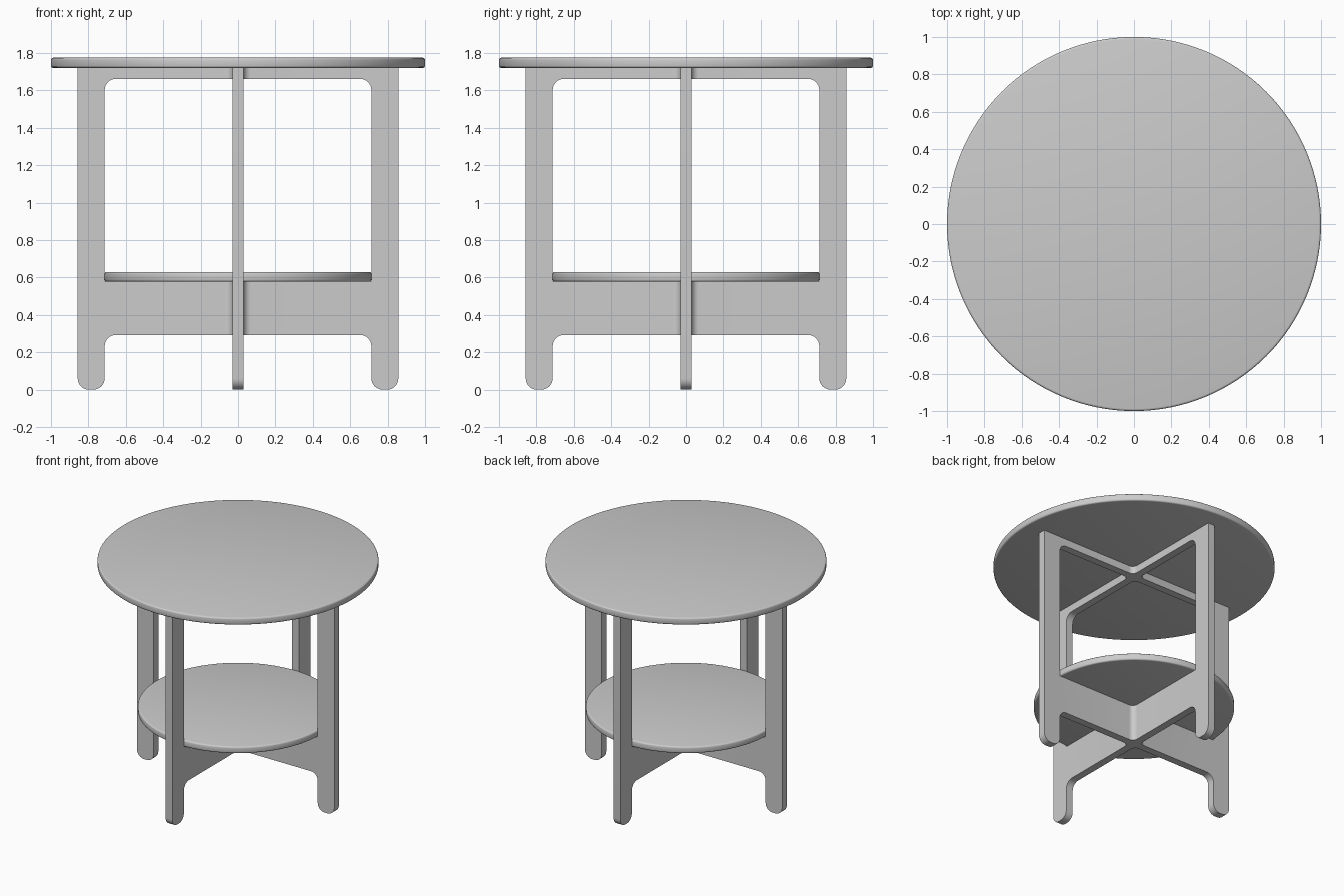
import bpy, bmesh, math
from mathutils import Vector, Matrix

if "Cube" in bpy.data.objects:
    bpy.data.objects.remove(bpy.data.objects["Cube"])

T = 0.029            # half thickness of the leg panels
R = 0.04             # fillet radius where the panels cross
C = T + R            # where each arm meets the hub
SHELF_Z, TOP_Z = 0.577, 1.72


def rounded(points, steps=8):
    """Turn (x, y, radius) corners into a filleted outline."""
    out = []
    for i, (x, y, r) in enumerate(points):
        p = Vector((x, y))
        if r == 0:
            out.append(p)
            continue
        a = (Vector(points[i - 1][:2]) - p).normalized()
        b = (Vector(points[(i + 1) % len(points)][:2]) - p).normalized()
        centre = p + (a + b) * r
        for k in range(steps + 1):
            t = k / steps * math.pi / 2
            out.append(centre - b * r * math.cos(t) - a * r * math.sin(t))
    return out


def prism(bm, lower, upper):
    """Closed prism between two matching loops of 3D points."""
    lo = [bm.verts.new(p) for p in lower]
    hi = [bm.verts.new(p) for p in upper]
    bm.faces.new(lo)
    bm.faces.new(hi)
    for i in range(len(lo)):
        j = (i + 1) % len(lo)
        bm.faces.new((lo[i], lo[j], hi[j], hi[i]))


def finish(bm, name, angle=35):
    bmesh.ops.recalc_face_normals(bm, faces=bm.faces[:])
    mesh = bpy.data.meshes.new(name)
    bm.to_mesh(mesh)
    bm.free()
    obj = bpy.data.objects.new(name, mesh)
    bpy.context.collection.objects.link(obj)
    bpy.ops.object.select_all(action='DESELECT')
    obj.select_set(True)
    bpy.context.view_layer.objects.active = obj
    bpy.ops.object.shade_smooth_by_angle(angle=math.radians(angle))
    return obj


def disc(name, radius, z0, z1, edge=0.012, sides=128):
    """Round board with softly rounded rims."""
    bm = bmesh.new()
    bmesh.ops.create_cone(bm, cap_ends=True, segments=sides,
                          radius1=radius, radius2=radius, depth=z1 - z0)
    bmesh.ops.translate(bm, verts=bm.verts[:], vec=(0, 0, (z0 + z1) / 2))
    rims = [e for e in bm.edges if abs(e.verts[0].co.z - e.verts[1].co.z) < 1e-5]
    bmesh.ops.bevel(bm, geom=rims, offset=edge, segments=3, profile=0.5,
                    affect='EDGES')
    return finish(bm, name)


# Crossed leg frame: four C-shaped arms around a filleted hub
RAIL_LOW, RAIL_HIGH = 0.293, 1.662
arm = rounded([
    (C, RAIL_LOW, 0), (0.713, RAIL_LOW, 0.06), (0.713, 0, 0.06),
    (0.857, 0, 0.06), (0.857, TOP_Z, 0), (C, TOP_Z, 0), (C, RAIL_HIGH, 0),
    (0.713, RAIL_HIGH, 0.06), (0.713, SHELF_Z, 0), (C, SHELF_Z, 0)])
bm = bmesh.new()
for q in range(4):
    turn = Matrix.Rotation(q * math.pi / 2, 3, 'Z')
    prism(bm, [turn @ Vector((p.x, -T, p.y)) for p in arm],
          [turn @ Vector((p.x, T, p.y)) for p in arm])

# Hub sections, with a concave fillet between neighbouring arms
hub = []
for q in range(4):
    turn = Matrix.Rotation(q * math.pi / 2, 2)
    for k in range(9):
        t = k / 8 * math.pi / 2
        hub.append(turn @ Vector((C - R * math.sin(t), C - R * math.cos(t))))
for z0, z1 in ((RAIL_LOW, SHELF_Z), (RAIL_HIGH, TOP_Z)):
    prism(bm, [(p.x, p.y, z0) for p in hub], [(p.x, p.y, z1) for p in hub])

# Weld arms to hub and drop the hidden faces between them
bmesh.ops.remove_doubles(bm, verts=bm.verts[:], dist=1e-4)
hidden = [f for f in bm.faces
          if all(abs(abs(v.co.x) - C) < 1e-4 for v in f.verts)
          or all(abs(abs(v.co.y) - C) < 1e-4 for v in f.verts)]
bmesh.ops.delete(bm, geom=hidden, context='FACES')
finish(bm, "crossed_leg_frame")

# Round boards
disc("table_top", 1.0, TOP_Z, 1.775)
disc("lower_shelf", 0.713, SHELF_Z, 0.63)
